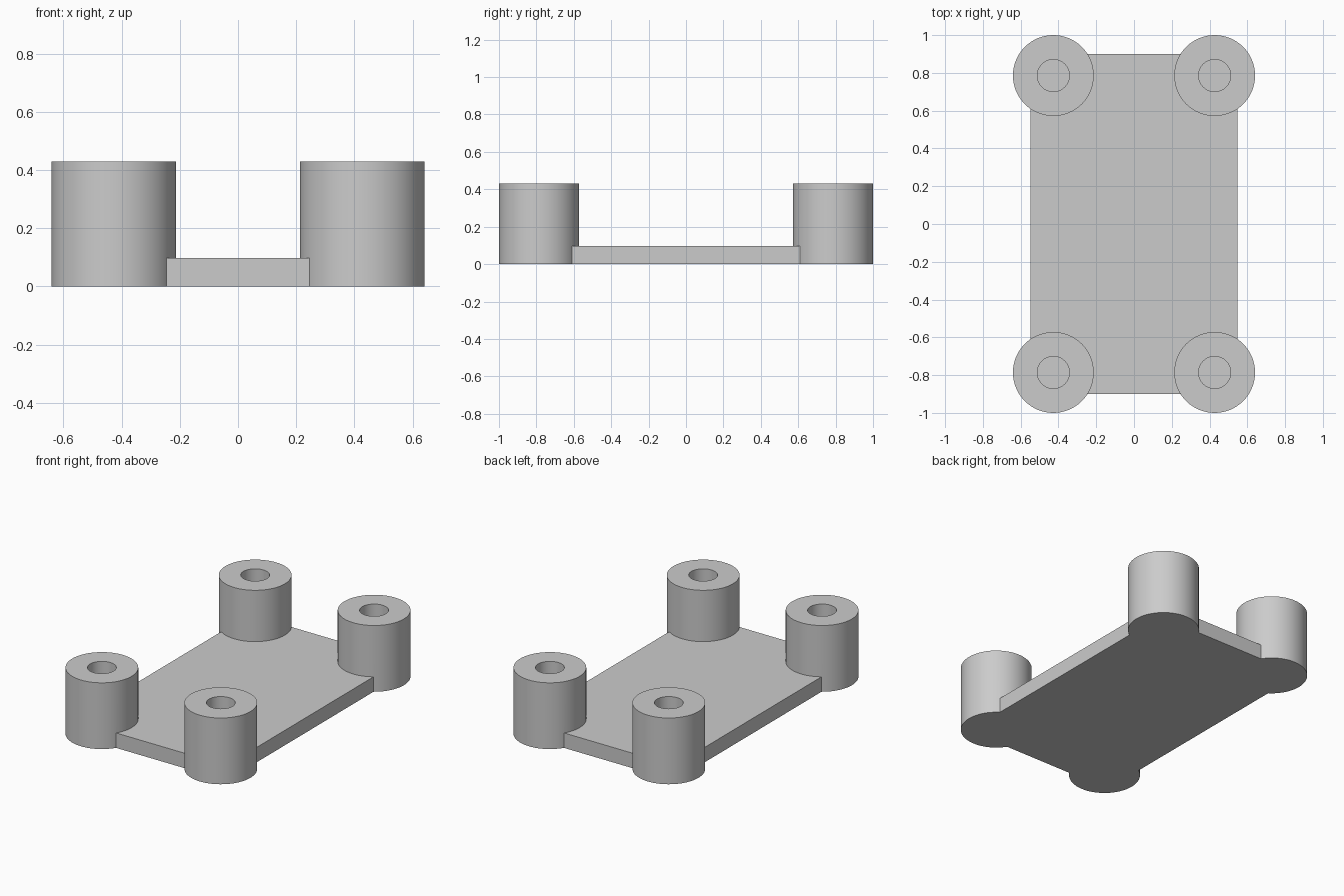
import bpy
import bmesh
from mathutils import Matrix

default = bpy.data.objects.get("Cube")
if default:
    bpy.data.objects.remove(default, do_unlink=True)

POST_X, POST_Y = 0.427, 0.786
POST_R, POST_H = 0.214, 0.43
HOLE_R = 0.085
PLATE_H = 0.097

grey = bpy.data.materials.new("light_grey")
grey.use_nodes = True
colour = (0.6, 0.6, 0.6, 1)
grey.diffuse_color = colour
grey.node_tree.nodes["Principled BSDF"].inputs["Base Color"].default_value = colour


def new_object(name, bm):
    mesh = bpy.data.meshes.new(name)
    bm.to_mesh(mesh)
    bm.free()
    mesh.materials.append(grey)
    obj = bpy.data.objects.new(name, mesh)
    bpy.context.collection.objects.link(obj)
    return obj


def corner_cylinders(name, radius, bottom, top):
    """One upright cylinder at each corner of the plate."""
    bm = bmesh.new()
    for sx in (-1, 1):
        for sy in (-1, 1):
            place = Matrix.Translation((sx * POST_X, sy * POST_Y, (bottom + top) / 2))
            bmesh.ops.create_cone(bm, cap_ends=True, segments=64, radius1=radius,
                                  radius2=radius, depth=top - bottom, matrix=place)
    return new_object(name, bm)


def apply_boolean(target, tool, operation):
    mod = target.modifiers.new(operation.lower(), 'BOOLEAN')
    mod.operation = operation
    mod.solver = 'EXACT'
    mod.object = tool
    bpy.context.view_layer.objects.active = target
    bpy.ops.object.modifier_apply(modifier=mod.name)
    bpy.data.objects.remove(tool, do_unlink=True)


# Flat plate
bm = bmesh.new()
size = Matrix.Diagonal((1.094, 1.8, PLATE_H, 1))
bmesh.ops.create_cube(bm, size=1, matrix=Matrix.Translation((0, 0, PLATE_H / 2)) @ size)
base = new_object("plate_with_corner_posts", bm)

# Corner posts fused to the plate, then blind screw holes
apply_boolean(base, corner_cylinders("posts", POST_R, 0, POST_H), 'UNION')
apply_boolean(base, corner_cylinders("hole_cutters", HOLE_R, PLATE_H, POST_H + 0.1), 'DIFFERENCE')

# Smooth round walls, sharp rims
bpy.ops.object.select_all(action='DESELECT')
base.select_set(True)
bpy.context.view_layer.objects.active = base
bpy.ops.object.shade_smooth_by_angle(angle=0.52)
